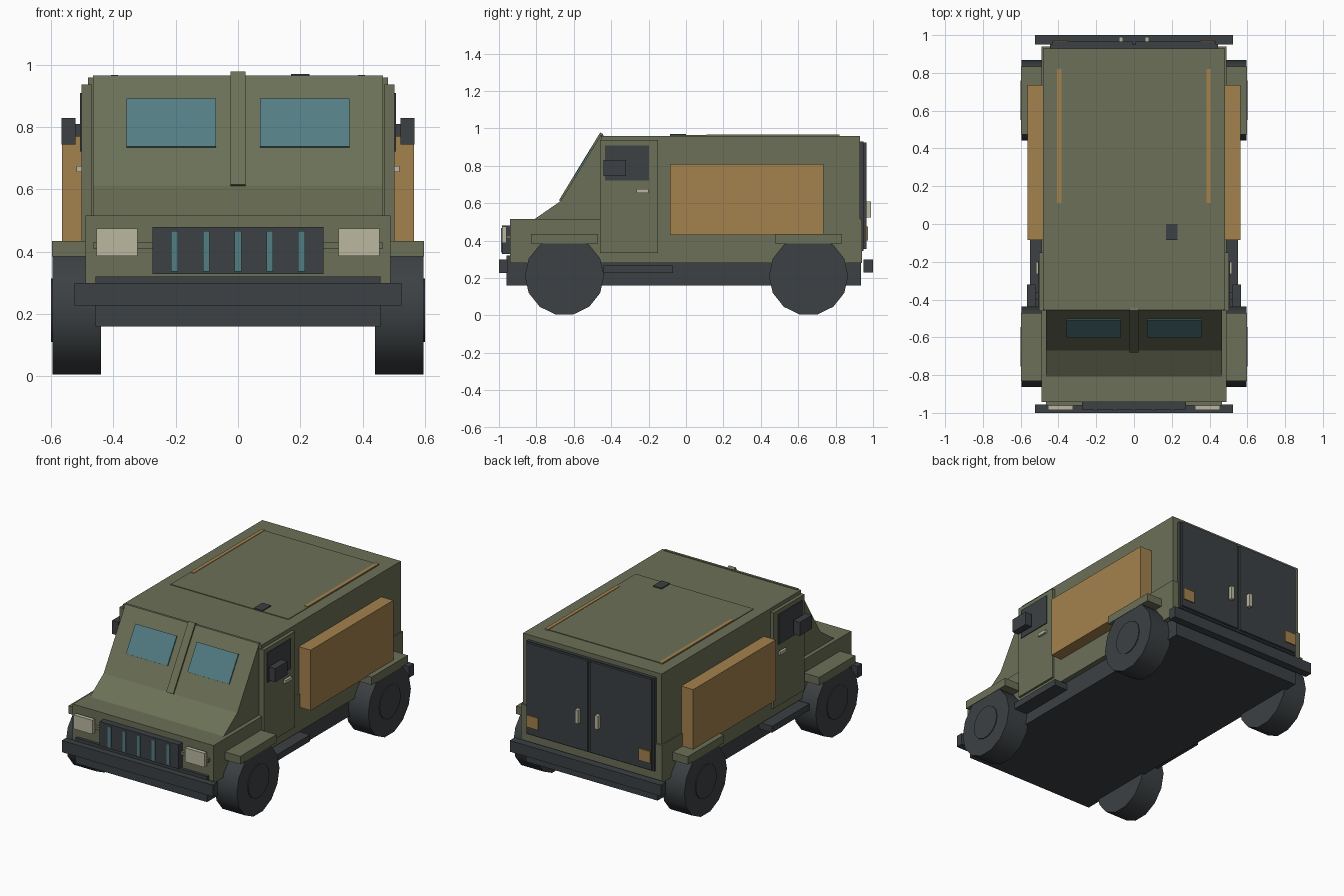
import bpy, bmesh, math

if "Cube" in bpy.data.objects:
    bpy.data.objects.remove(bpy.data.objects["Cube"])

def mat(name, rgb):
    m = bpy.data.materials.new(name)
    m.diffuse_color = (*rgb, 1)
    m.use_nodes = True
    m.node_tree.nodes["Principled BSDF"].inputs["Base Color"].default_value = m.diffuse_color
    return m

OLIVE = mat("olive paint", (0.147, 0.162, 0.095))
DARK = mat("dark grey", (0.045, 0.052, 0.056))
TAN = mat("tan", (0.37, 0.22, 0.075))
GLASS = mat("teal glass", (0.086, 0.205, 0.23))
PALE = mat("pale lamp", (0.50, 0.485, 0.35))

def finish(name, bm, m):
    bmesh.ops.recalc_face_normals(bm, faces=bm.faces)
    me = bpy.data.meshes.new(name)
    bm.to_mesh(me)
    bm.free()
    me.materials.append(m)
    ob = bpy.data.objects.new(name, me)
    bpy.context.collection.objects.link(ob)
    return ob

def box(name, x, y, z, m, tilt=0):
    """Box from (min, max) ranges, optionally tilted about its centre's x axis."""
    bm = bmesh.new()
    bmesh.ops.create_cube(bm, size=1)
    for v in bm.verts:
        v.co = [c * (r[1] - r[0]) for c, r in zip(v.co, (x, y, z))]
    ob = finish(name, bm, m)
    ob.location = [(r[0] + r[1]) / 2 for r in (x, y, z)]
    ob.rotation_euler.x = tilt
    return ob

def pair(name, x, y, z, m, tilt=0):
    """Mirrored left and right boxes."""
    box("right_" + name, x, y, z, m, tilt)
    box("left_" + name, (-x[1], -x[0]), y, z, m, tilt)

def extrude_x(name, profile, half, m):
    bm = bmesh.new()
    f = bm.faces.new([bm.verts.new((-half, y, z)) for y, z in profile])
    r = bmesh.ops.extrude_face_region(bm, geom=[f])
    for v in r["geom"]:
        if isinstance(v, bmesh.types.BMVert):
            v.co.x = half
    return finish(name, bm, m)

def wheel(name, x0, x1, y, r, m, sides=14):
    bpy.ops.mesh.primitive_cylinder_add(vertices=sides, radius=r, depth=abs(x1 - x0),
        location=((x0 + x1) / 2, y, 0.212), rotation=(0, math.pi / 2, 0))
    ob = bpy.context.object
    ob.name = name
    ob.data.materials.append(m)
    bpy.ops.object.shade_smooth_by_angle(angle=math.radians(35))

# Chassis and bumpers
box("chassis", (-0.457, 0.457), (-0.96, 0.935), (0.16, 0.285), DARK)
box("front_crossbar", (-0.457, 0.457), (-0.96, -0.93), (0.28, 0.32), DARK)
box("front_bumper", (-0.525, 0.525), (-1.0, -0.955), (0.227, 0.30), DARK)
box("rear_bumper", (-0.525, 0.525), (0.95, 1.0), (0.23, 0.30), DARK)
pair("side_step", (0.44, 0.55), (-0.44, -0.07), (0.228, 0.268), DARK)

# Body shell, cowl and windshield wedge
box("lower_body", (-0.49, 0.49), (-0.942, 0.94), (0.28, 0.517), OLIVE)
box("upper_body", (-0.482, 0.482), (-0.455, 0.93), (0.51, 0.96), OLIVE)
extrude_x("cowl_and_windshield",
          [(-0.81, 0.515), (-0.67, 0.612), (-0.455, 0.965), (-0.44, 0.965), (-0.44, 0.515)],
          0.465, OLIVE)
TILT = -math.atan2(0.215, 0.353)

def on_slope(z):
    return -0.67 + (z - 0.612) * 0.215 / 0.353

yc = on_slope(0.812)
pair("windshield_glass", (0.07, 0.358), (yc - 0.008, yc + 0.004), (0.722, 0.902), GLASS, TILT)
yc = on_slope(0.792)
box("windshield_post", (-0.024, 0.024), (yc - 0.01, yc + 0.01), (0.58, 1.004), OLIVE, TILT)

# Roof
box("roof_panel", (-0.41, 0.41), (-0.085, 0.815), (0.95, 0.964), OLIVE)
pair("roof_strip", (0.385, 0.408), (0.11, 0.82), (0.955, 0.967), TAN)
box("roof_latch", (0.17, 0.23), (-0.085, 0.0), (0.955, 0.97), DARK)

# Cab doors, windows, handles and mirrors
pair("cab_door", (0.47, 0.503), (-0.46, -0.15), (0.335, 0.937), OLIVE)
pair("cab_window", (0.50, 0.508), (-0.432, -0.197), (0.722, 0.91), DARK)
pair("door_handle", (0.50, 0.518), (-0.265, -0.20), (0.656, 0.675), PALE)
pair("mirror_arm", (0.50, 0.53), (-0.40, -0.36), (0.77, 0.81), DARK)
pair("mirror", (0.522, 0.567), (-0.44, -0.32), (0.745, 0.83), DARK)

# Side stowage panels
pair("side_panel", (0.47, 0.565), (-0.085, 0.735), (0.43, 0.81), TAN)

# Nose: grille, slats, headlights
box("grille", (-0.275, 0.275), (-0.983, -0.935), (0.328, 0.48), DARK)
for i in range(5):
    x = (i - 2) * 0.102
    box("grille_slat", (x - 0.011, x + 0.011), (-0.988, -0.98), (0.337, 0.467), GLASS)
box("lamp_rail", (-0.465, 0.465), (-0.962, -0.935), (0.41, 0.43), OLIVE)
pair("headlight", (0.322, 0.455), (-0.985, -0.96), (0.387, 0.475), PALE)

# Rear doors, handles and lamps
box("rear_door_backing", (-0.445, 0.445), (0.925, 0.95), (0.345, 0.93), DARK)
pair("rear_door", (0.008, 0.435), (0.94, 0.965), (0.355, 0.925), DARK)
pair("rear_handle", (0.057, 0.08), (0.96, 0.99), (0.525, 0.61), PALE)
pair("rear_lamp", (0.35, 0.43), (0.96, 0.972), (0.40, 0.475), TAN)

# Wheels and fenders
for y, end in ((-0.65, "front"), (0.655, "rear")):
    pair(end + "_fender", (0.47, 0.597), (y - 0.18, y + 0.18), (0.385, 0.435), OLIVE)
    for s, side in ((1, "right"), (-1, "left")):
        wheel(f"{end}_{side}_tire", s * 0.44, s * 0.595, y, 0.212, DARK)
        wheel(f"{end}_{side}_hub", s * 0.55, s * 0.60, y, 0.105, DARK)
